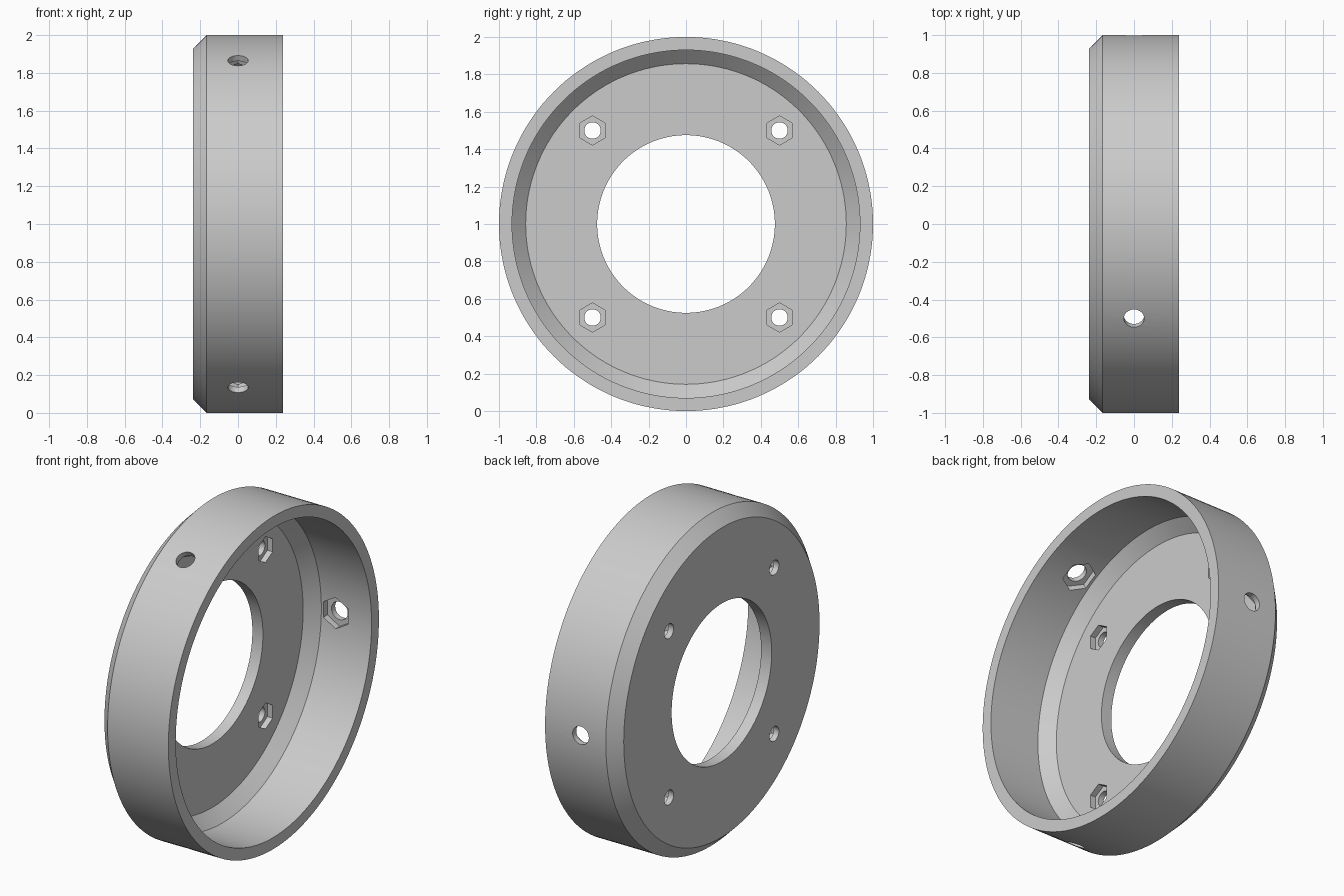
import bpy
import bmesh
from math import pi, radians
from mathutils import Matrix, Vector

if "Cube" in bpy.data.objects:
    bpy.data.objects.remove(bpy.data.objects["Cube"], do_unlink=True)

CENTRE = Vector((0, 0, 1))
BACK, FLOOR, OPEN = -0.237, -0.167, 0.237
WALL, POCKET = 0.07, 0.035

grey = bpy.data.materials.new("plain grey")
grey.use_nodes = True
colour = (0.6, 0.6, 0.6, 1)
grey.diffuse_color = colour
grey.node_tree.nodes["Principled BSDF"].inputs["Base Color"].default_value = colour


def make_object(name, bm):
    bmesh.ops.recalc_face_normals(bm, faces=bm.faces)
    mesh = bpy.data.meshes.new(name)
    bm.to_mesh(mesh)
    bm.free()
    mesh.materials.append(grey)
    obj = bpy.data.objects.new(name, mesh)
    bpy.context.collection.objects.link(obj)
    return obj


def add_prism(bm, sides, radius, start, end, placement):
    """Prism along local x from start to end, with a corner on local y."""
    local = Matrix.Translation(((start + end) / 2, 0, 0)) @ Matrix.Rotation(pi / 2, 4, "Y")
    # A quarter turn puts the first corner on local y
    turn = Matrix.Rotation(pi / 2, 4, "Z")
    bmesh.ops.create_cone(bm, cap_ends=True, segments=sides, radius1=radius, radius2=radius,
                          depth=end - start, matrix=placement @ local @ turn)


# Ring cup: (x, radius) section revolved about the x axis
section = [(BACK, 0.475), (BACK, 1 - WALL), (BACK + WALL, 1), (OPEN, 1),
           (OPEN, 1 - WALL), (FLOOR + WALL, 1 - WALL), (FLOOR, 0.857), (FLOOR, 0.475)]
bm = bmesh.new()
verts = [bm.verts.new((x, 0, 1 + r)) for x, r in section]
edges = [bm.edges.new((verts[i - 1], verts[i])) for i in range(len(verts))]
bmesh.ops.spin(bm, geom=verts + edges, cent=CENTRE, axis=(1, 0, 0),
               angle=2 * pi, steps=144, use_merge=True)
bmesh.ops.remove_doubles(bm, verts=bm.verts, dist=1e-5)
ring = make_object("ring_cup", bm)

# Bolt holes and hexagonal nut pockets
holes, pockets = bmesh.new(), bmesh.new()
for y in (-0.5, 0.5):
    for z in (-0.5, 0.5):
        place = Matrix.Translation(CENTRE + Vector((0, y, z)))
        add_prism(holes, 32, 0.044, BACK - 0.1, FLOOR + 0.1, place)
        add_prism(pockets, 6, 0.078, FLOOR - POCKET, FLOOR + 0.1, place)

# Radial holes: local x points outwards, local y lies along the ring axis
outward = Matrix(((0, 1, 0), (1, 0, 0), (0, 0, -1))).to_4x4()
for angle in (0, 120, 240):
    place = Matrix.Translation(CENTRE) @ Matrix.Rotation(radians(angle), 4, "X") @ outward
    add_prism(holes, 32, 0.054, 0.85, 1.1, place)
    add_prism(pockets, 6, 0.094, 0.85, 1 - POCKET, place)

cutters = [make_object("pocket_cutter", pockets), make_object("hole_cutter", holes)]
bpy.ops.object.select_all(action="DESELECT")
ring.select_set(True)
bpy.context.view_layer.objects.active = ring
for cutter in cutters:
    cutter.hide_render = True
    mod = ring.modifiers.new("cut", "BOOLEAN")
    mod.operation = "DIFFERENCE"
    mod.solver = "EXACT"
    mod.object = cutter
    bpy.ops.object.modifier_apply(modifier=mod.name)
    bpy.data.objects.remove(cutter, do_unlink=True)

bpy.ops.object.shade_smooth_by_angle(angle=radians(30))
